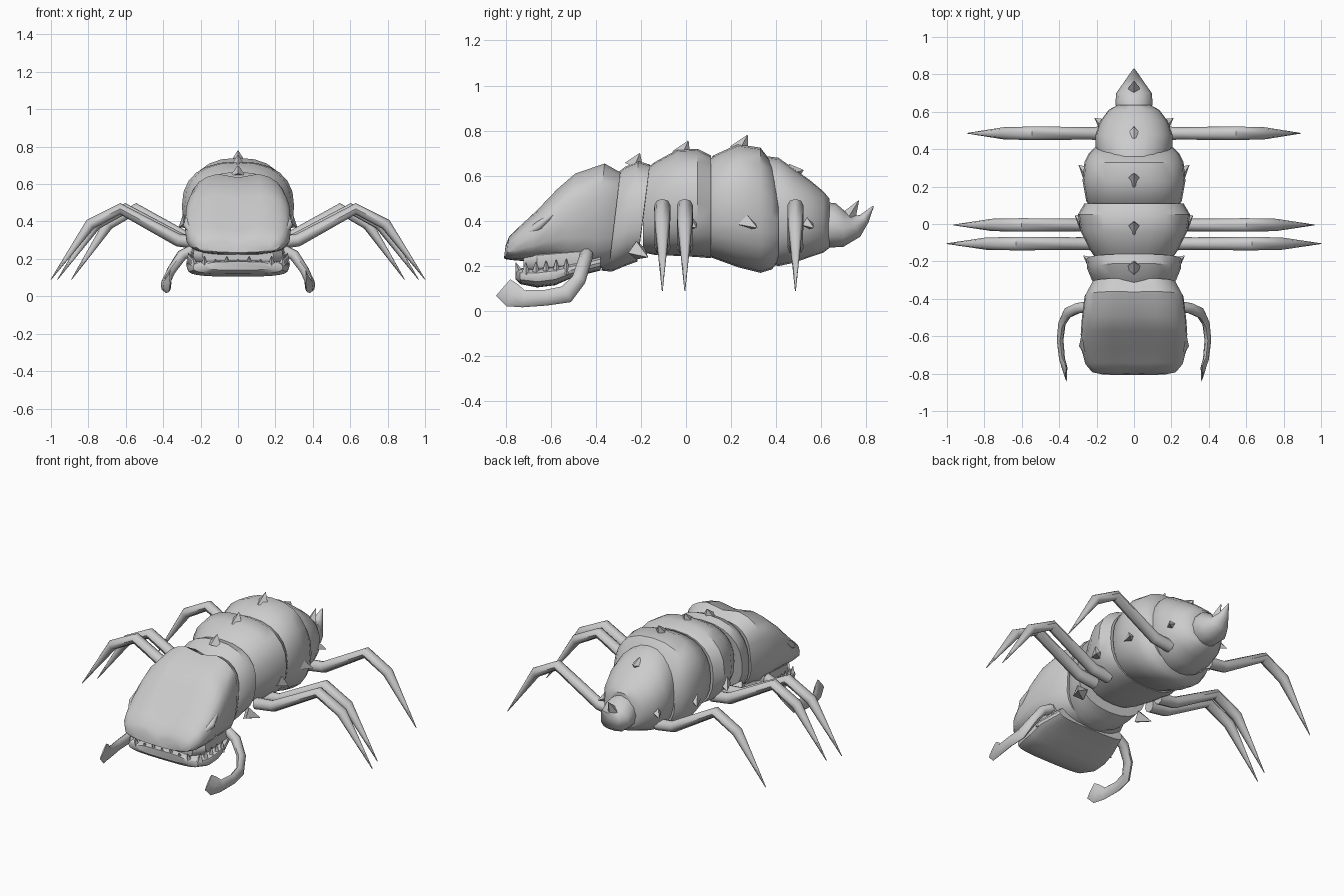
import bpy, bmesh, math
from mathutils import Vector


def make(name, rings, angle=35):
    """Skin a list of closed rings, cap both ends, shade smooth by angle."""
    bm = bmesh.new()
    vs = [[bm.verts.new(p) for p in r] for r in rings]
    n = len(rings[0])
    for a, b in zip(vs, vs[1:]):
        for i in range(n):
            j = (i + 1) % n
            bm.faces.new((a[i], a[j], b[j], b[i]))
    bm.faces.new(vs[0])
    bm.faces.new(vs[-1])
    bmesh.ops.recalc_face_normals(bm, faces=bm.faces)
    me = bpy.data.meshes.new(name)
    bm.to_mesh(me)
    bm.free()
    ob = bpy.data.objects.new(name, me)
    bpy.context.collection.objects.link(ob)
    bpy.ops.object.select_all(action='DESELECT')
    ob.select_set(True)
    bpy.context.view_layer.objects.active = ob
    bpy.ops.object.shade_smooth_by_angle(angle=math.radians(angle))
    return ob


def power(v, e):
    return math.copysign(abs(v) ** (2 / e), v)


def shell(name, sections, e=2.4, tilt=0.0, notch=0.0, n=24):
    """Loft of rounded sections (y, half width, bottom, top) along y."""
    rings = []
    for y, w, zb, zt in sections:
        ring = []
        for i in range(n):
            a = 2 * math.pi * i / n
            x = w * power(math.cos(a), e)
            z = (zb + zt) / 2 + (zt - zb) / 2 * power(math.sin(a), e)
            if notch and i == n // 4:
                z -= notch
            ring.append((x, y + tilt * (z - zt), z))
        rings.append(ring)
    return make(name, rings)


def tube(name, path, radii, ref, n=8):
    """Sweep an ellipse (radius along ref, radius across) along a path."""
    pts = [Vector(p) for p in path]
    rings = []
    for i, p in enumerate(pts):
        d0 = (p - pts[max(i - 1, 0)]).normalized()
        d1 = (pts[min(i + 1, len(pts) - 1)] - p).normalized()
        t = (d0 + d1).normalized()
        u = Vector(ref)
        u = (u - t * u.dot(t)).normalized()
        v = t.cross(u)
        ru, rv = radii[i]
        rings.append([p + u * ru * math.cos(2 * math.pi * k / n)
                      + v * rv * math.sin(2 * math.pi * k / n) for k in range(n)])
    return make(name, rings, 50)


def spike(name, base, tip, r, n=4):
    ref = (1, 0, 0) if abs(tip[0] - base[0]) < 0.02 else (0, 1, 0)
    return tube(name, [base, tip], [(r, r), (0.002, 0.002)], ref, n)


# Head and lower jaw
shell("head", [(-0.80, 0.17, 0.235, 0.29), (-0.785, 0.225, 0.23, 0.33),
               (-0.74, 0.26, 0.225, 0.375), (-0.66, 0.28, 0.22, 0.45),
               (-0.57, 0.285, 0.215, 0.545), (-0.49, 0.28, 0.20, 0.615),
               (-0.36, 0.265, 0.18, 0.66), (-0.29, 0.225, 0.20, 0.62)],
      e=3.0, tilt=0.12, notch=0.025)
shell("lower_jaw", [(-0.755, 0.17, 0.14, 0.185), (-0.735, 0.24, 0.12, 0.19),
                    (-0.66, 0.27, 0.105, 0.195), (-0.58, 0.275, 0.115, 0.205),
                    (-0.50, 0.27, 0.15, 0.22), (-0.38, 0.23, 0.18, 0.25)], e=3.2)
shell("mouth_lining", [(-0.72, 0.19, 0.17, 0.26), (-0.66, 0.24, 0.16, 0.28),
                       (-0.42, 0.25, 0.18, 0.30)], e=3.5)

# Teeth along the front and sides of the jaw
for i in range(7):
    x = -0.18 + 0.06 * i
    spike("front_tooth", (x, -0.735, 0.165), (x, -0.755, 0.215 - 0.015 * (i % 2)), 0.02)
for s in (-1, 1):
    for i in range(5):
        y = -0.71 + 0.045 * i
        x = s * (0.235 + 0.006 * i)
        spike("side_tooth", (x, y, 0.165), (x + s * 0.005, y, 0.215 + 0.004 * i), 0.02)
    # Slanted brow over each eye
    tube("brow", [(s * 0.235, -0.735, 0.325), (s * 0.272, -0.65, 0.38), (s * 0.268, -0.55, 0.46)],
         [(0.012, 0.012), (0.022, 0.02), (0.004, 0.004)], (1, 0, 0))

# Armoured body segments
shell("neck_segment", [(-0.32, 0.19, 0.18, 0.60), (-0.27, 0.225, 0.175, 0.64),
                       (-0.21, 0.25, 0.20, 0.665), (-0.16, 0.255, 0.22, 0.65),
                       (-0.165, 0.2, 0.26, 0.60)], tilt=0.13)
shell("front_segment", [(-0.19, 0.20, 0.26, 0.62), (-0.14, 0.235, 0.25, 0.66),
                        (-0.04, 0.285, 0.245, 0.715), (0.05, 0.30, 0.24, 0.72),
                        (0.11, 0.265, 0.235, 0.69), (0.105, 0.21, 0.28, 0.63)])
shell("middle_segment", [(0.09, 0.23, 0.25, 0.65), (0.12, 0.255, 0.235, 0.69),
                         (0.23, 0.275, 0.195, 0.74), (0.33, 0.265, 0.17, 0.725),
                         (0.38, 0.24, 0.185, 0.66), (0.41, 0.21, 0.22, 0.58)])
shell("rear_segment", [(0.33, 0.18, 0.22, 0.69), (0.41, 0.205, 0.20, 0.68),
                       (0.48, 0.205, 0.215, 0.63), (0.55, 0.18, 0.24, 0.58),
                       (0.61, 0.135, 0.26, 0.53), (0.635, 0.09, 0.28, 0.50)], e=2.2)

# Upturned tail with its extra hook
tube("tail", [(0, 0.60, 0.385), (0, 0.645, 0.38), (0, 0.70, 0.365), (0, 0.75, 0.375),
              (0, 0.79, 0.41), (0, 0.83, 0.465)],
     [(0.09, 0.10), (0.10, 0.10), (0.095, 0.08), (0.06, 0.05), (0.03, 0.025), (0.003, 0.003)],
     (1, 0, 0), 12)
spike("tail_hook", (0, 0.71, 0.40), (0, 0.765, 0.49), 0.042)

# Back spikes
for y, z, ty, tz in [(-0.23, 0.64, -0.205, 0.70), (-0.02, 0.69, 0.01, 0.755),
                     (0.235, 0.71, 0.272, 0.78), (0.47, 0.61, 0.52, 0.625)]:
    spike("back_spike", (0, y, z), (0, ty, tz), 0.045)

# Side spikes, walking legs and pincers on both sides
for s in (-1, 1):
    for x, y, z, tx, ty in [(0.21, -0.22, 0.27, 0.27, -0.17), (0.27, 0.01, 0.40, 0.315, 0.045),
                            (0.24, 0.26, 0.40, 0.295, 0.315), (0.15, 0.52, 0.40, 0.21, 0.565)]:
        spike("side_spike", (s * x, y, z), (s * tx, ty, z - 0.03), 0.045)

    for y, dx in [(-0.105, 0.0), (-0.005, -0.035), (0.485, -0.11)]:
        pts = [(0.2, 0.285), (0.32, 0.30), (0.63, 0.468), (0.79, 0.385), (1.0, 0.09)]
        path = [(s * (x + dx * min(1, 0.4 + x * 0.6)), y, z) for x, z in pts]
        tube("leg", path, [(0.036, 0.036), (0.034, 0.034), (0.036, 0.03),
                           (0.033, 0.03), (0.002, 0.002)], (0, 1, 0))

    tube("pincer", [(s * 0.24, -0.44, 0.25), (s * 0.30, -0.45, 0.22), (s * 0.355, -0.475, 0.14),
                    (s * 0.385, -0.53, 0.075), (s * 0.395, -0.62, 0.06), (s * 0.385, -0.72, 0.055),
                    (s * 0.37, -0.77, 0.07), (s * 0.362, -0.81, 0.105)],
         [(0.03, 0.03), (0.03, 0.03), (0.025, 0.032), (0.02, 0.04), (0.018, 0.035),
          (0.016, 0.038), (0.014, 0.055), (0.004, 0.048)], (1, 0, 0))
